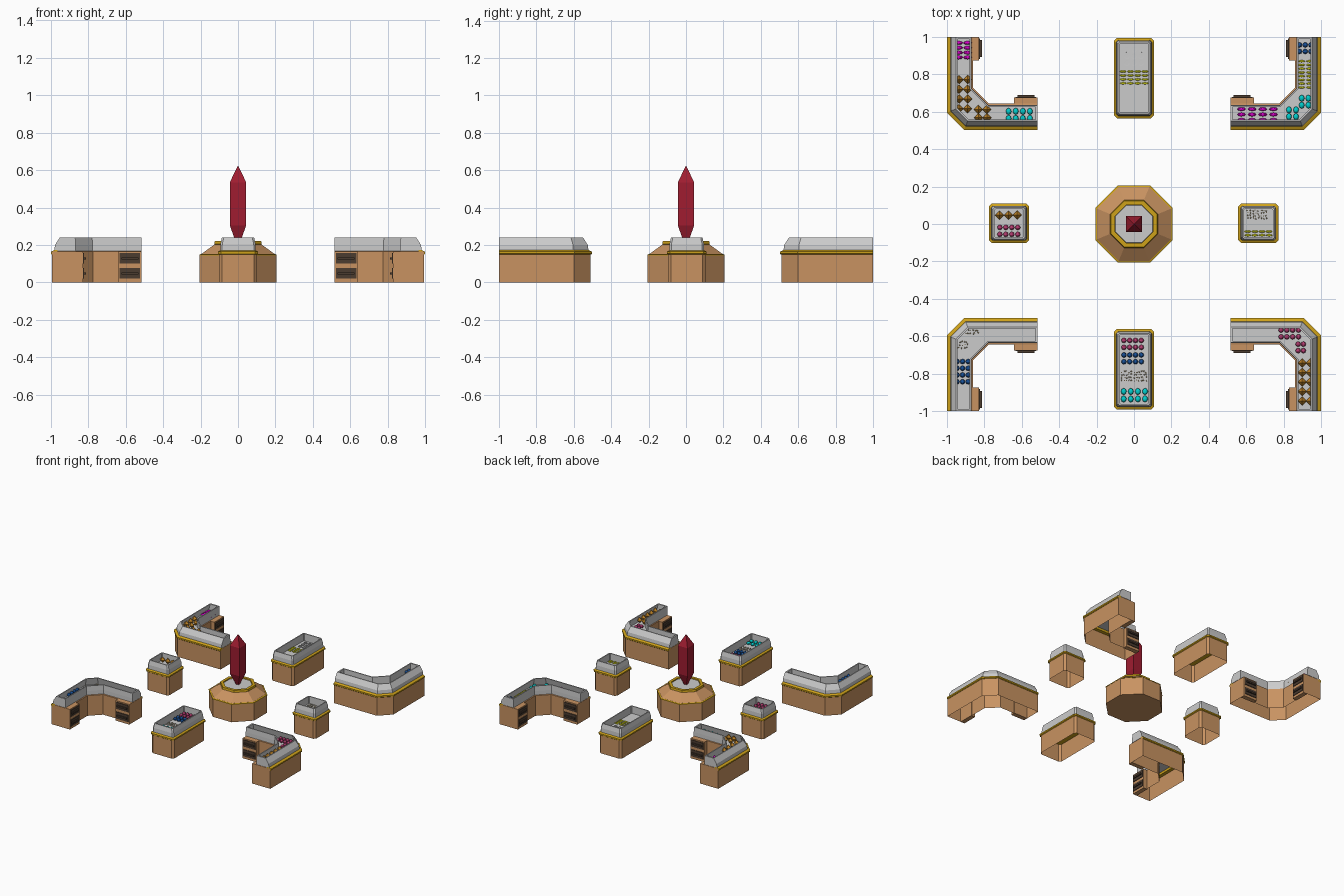
import bpy, bmesh, math, random
from mathutils import Matrix

if "Cube" in bpy.data.objects:
    bpy.data.objects.remove(bpy.data.objects["Cube"])

random.seed(3)


def material(name, rgb):
    m = bpy.data.materials.new(name)
    m.diffuse_color = (*rgb, 1)
    m.use_nodes = True
    m.node_tree.nodes["Principled BSDF"].inputs["Base Color"].default_value = m.diffuse_color
    return m


WOOD = material("wood", (0.58, 0.29, 0.12))
GOLD = material("gold", (0.62, 0.36, 0.01))
DARK = material("dark_wood", (0.07, 0.045, 0.03))
RED = material("red", (0.35, 0.012, 0.03))
COL = {"blue": material("blue", (0.01, 0.09, 0.35)),
       "cyan": material("cyan", (0.0, 0.62, 0.62)),
       "pink": material("pink", (0.5, 0.05, 0.18)),
       "magenta": material("magenta", (0.7, 0.0, 0.6)),
       "yellow": material("yellow", (0.85, 0.85, 0.01)),
       "amber": material("amber", (0.5, 0.22, 0.02)),
       "ring": None,
       "chain": material("chain", (0.5, 0.42, 0.25))}


def finish(name, bm, mat):
    bmesh.ops.recalc_face_normals(bm, faces=bm.faces)
    me = bpy.data.meshes.new(name)
    bm.to_mesh(me)
    bm.free()
    ob = bpy.data.objects.new(name, me)
    bpy.context.collection.objects.link(ob)
    if mat:
        me.materials.append(mat)
    return ob


def skin(bm, rings, bottom=True, top=True, cyclic=False):
    """Join equal-sized rings of points with quads, optionally capped."""
    vs = [[bm.verts.new(p) for p in r] for r in rings]
    pairs = list(zip(vs, vs[1:])) + ([(vs[-1], vs[0])] if cyclic else [])
    n = len(vs[0])
    for a, b in pairs:
        for i in range(n):
            j = (i + 1) % n
            bm.faces.new((a[i], a[j], b[j], b[i]))
    if bottom and not cyclic:
        bm.faces.new(vs[0][::-1])
    if top and not cyclic:
        bm.faces.new(vs[-1])


def loft(name, rings, mat=None, **kw):
    bm = bmesh.new()
    skin(bm, rings, **kw)
    return finish(name, bm, mat)


def octo(cx, cy, hx, hy, ch, z):
    """Rectangle with chamfered corners."""
    q = [(hx, ch - hy), (hx, hy - ch), (hx - ch, hy), (ch - hx, hy),
         (-hx, hy - ch), (-hx, ch - hy), (ch - hx, -hy), (hx - ch, -hy)]
    return [(cx + x, cy + y, z) for x, y in q]


# Straight display cases
def case(name, cx, cy, hx, hy):
    def r(d, z, ch=0.016):
        return octo(cx, cy, hx - d, hy - d, ch, z)
    loft(name + "_body", [r(0.007, 0), r(0.007, 0.155)], WOOD, bottom=False, top=False)
    loft(name + "_trim", [r(0.007, 0.148), r(0, 0.153), r(0, 0.164), r(0.014, 0.172)], GOLD)
    loft(name + "_glass", [r(0.013, 0.168, 0.01), r(0.014, 0.205, 0.01), r(0.022, 0.24, 0.01),
                           r(0.03, 0.24, 0.006), r(0.03, 0.18, 0.006)])


case("back_case", 0, 0.78, 0.108, 0.215)
case("front_case", 0, -0.777, 0.108, 0.215)
case("left_case", -0.668, 0.004, 0.108, 0.106)
case("right_case", 0.665, 0.004, 0.108, 0.106)

# Corner counters: u runs inward along x, v outward along y, from the outer corner
LU, LV, W, CH, S = 0.485, 0.497, 0.14, 0.092, 0.365


def counter(name, sx, sy):
    def P(u, v, z):
        return (sx * (1 - u), sy * (0.503 + v), z)

    def ell(o, i, e, z):
        k, a = CH + o * 0.414, W - i
        q = S - i * 1.414 - a
        pts = [(o, LV - e), (o, k), (k, o), (LU - e, o),
               (LU - e, a), (q, a), (a, q), (a, LV - e)]
        return [P(u, v, z) for u, v in pts]

    def strip(o, z, inner=0.035):
        k, m = CH + o * 0.414, CH + inner * 0.414
        pts = [(o, LV), (o, k), (k, o), (LU, o),
               (LU, inner), (m, inner), (inner, m), (inner, LV)]
        return [P(u, v, z) for u, v in pts]

    loft(name + "_body", [ell(0.007, 0, 0, 0), ell(0.007, 0, 0, 0.165), ell(0.02, 0.012, 0.01, 0.168)],
         WOOD, bottom=False, top=False)
    loft(name + "_trim", [strip(0.006, 0.148), strip(0, 0.153), strip(0, 0.164), strip(0.016, 0.172)], GOLD)
    loft(name + "_glass", [ell(0.018, 0.008, 0, 0.167), ell(0.022, 0.008, 0, 0.2), ell(0.048, 0.01, 0, 0.24),
                           ell(0.056, 0.018, 0.012, 0.24), ell(0.04, 0.018, 0.012, 0.18)])

    # Drawer units on both arm ends; swap maps the box onto the other arm
    def boxes(part, spec, mat):
        bm = bmesh.new()
        for swap, end in ((False, LU), (True, LV)):
            for a0, a1, b0, b1, z0, z1 in spec:
                q = [(end - a0, b0), (end - a1, b0), (end - a1, b1), (end - a0, b1)]
                q = [(b, a) if swap else (a, b) for a, b in q]
                skin(bm, [[P(u, v, z) for u, v in q] for z in (z0, z1)])
        finish(name + part, bm, mat)

    boxes("_drawer_units", [(0, 0.125, W - 0.005, 0.172, 0, 0.165)], WOOD)
    boxes("_drawer_fronts", [(0.008, 0.117, 0.17, 0.177, z, z + 0.056) for z in (0.02, 0.1)], DARK)
    boxes("_handles", [(0.018, 0.107, 0.175, 0.187, z, z + 0.012) for z in (0.042, 0.122)], DARK)


counter("back_left_counter", -1, 1)
counter("back_right_counter", 1, 1)
counter("front_left_counter", -1, -1)
counter("front_right_counter", 1, -1)


# Centre pedestal
def ring8(h, z):
    return octo(0, 0, h, h, h * 0.5858, z)


loft("pedestal", [ring8(0.205, 0), ring8(0.205, 0.145), ring8(0.122, 0.205)], WOOD)
loft("pedestal_edge_trim", [ring8(0.2, 0.141), ring8(0.2065, 0.143), ring8(0.2065, 0.148), ring8(0.198, 0.151)], GOLD)
loft("pedestal_ring", [ring8(0.118, 0.2), ring8(0.127, 0.205), ring8(0.124, 0.221),
                       ring8(0.102, 0.221), ring8(0.1, 0.2)], GOLD, cyclic=True)
loft("pedestal_plate", [ring8(0.103, 0.2), ring8(0.1, 0.213)])

# Square crystal
loft("crystal", [[(x * h, y * h, z) for x, y in ((1, 1), (-1, 1), (-1, -1), (1, -1))]
                 for h, z in ((0.008, 0.205), (0.044, 0.305), (0.044, 0.535), (0.001, 0.622))], RED)

# Jewellery: kind -> (half sizes, sides, bands)
SHAPE = {"blue": ((0.014, 0.014, 0.014), 8, 6), "cyan": ((0.015, 0.018, 0.012), 8, 6),
         "pink": ((0.014, 0.014, 0.014), 8, 6), "magenta": ((0.023, 0.01, 0.01), 8, 6),
         "yellow": ((0.018, 0.006, 0.006), 8, 4), "amber": ((0.024, 0.024, 0.024), 4, 2),
         "chain": ((0.004, 0.004, 0.004), 6, 4)}


def gems(name, kind, *grids):
    """Each grid is x, y of the first gem, columns, rows, x step, y step."""
    bm = bmesh.new()
    for x0, y0, nx, ny, dx, dy in grids:
        for n in range(nx * ny):
            x, y = x0 + n % nx * dx, y0 - n // nx * dy
            if kind == "ring":
                skin(bm, [[((0.013 + 0.003 * math.cos(b)) * math.cos(a) + x,
                            (0.013 + 0.003 * math.cos(b)) * math.sin(a) + y,
                            0.184 + 0.003 * math.sin(b))
                           for b in (0.8, 2.4, 3.9, 5.5)]
                          for a in [i * math.tau / 12 for i in range(12)]], cyclic=True)
                continue
            s, u, v = SHAPE[kind]
            if kind == "chain":
                x, y = x + random.uniform(-0.004, 0.004), y + random.uniform(-0.004, 0.004)
            bmesh.ops.create_uvsphere(bm, u_segments=u, v_segments=v, radius=1,
                                      matrix=Matrix.Translation((x, y, 0.18 + s[2])) @ Matrix.Diagonal((*s, 1)))
    finish(name, bm, COL[kind])


gems("back_left_magenta_gems", "magenta", (-0.937, 0.968, 2, 4, 0.048, 0.026))
gems("back_left_amber_gems", "amber", (-0.935, 0.772, 2, 4, 0.046, 0.052), (-0.832, 0.612, 2, 2, 0.046, 0.044))
gems("back_left_cyan_gems", "cyan", (-0.67, 0.602, 4, 2, 0.038, 0.038))
gems("back_right_blue_gems", "blue", (0.884, 0.957, 3, 2, 0.031, 0.035))
gems("back_right_yellow_gems", "yellow", (0.896, 0.87, 2, 8, 0.042, 0.02))
gems("back_right_cyan_gems", "cyan", (0.896, 0.672, 2, 2, 0.036, 0.037), (0.828, 0.61, 2, 2, 0.038, 0.036))
gems("back_right_magenta_gems", "magenta", (0.574, 0.614, 4, 3, 0.057, 0.029))
gems("back_case_rings", "ring", (-0.038, 0.932, 3, 3, 0.038, 0.036))
gems("back_case_yellow_gems", "yellow", (-0.058, 0.815, 4, 4, 0.039, 0.021))
gems("left_case_amber_gems", "amber", (-0.718, 0.047, 3, 1, 0.047, 0.04))
gems("left_case_pink_gems", "pink", (-0.717, -0.018, 4, 2, 0.032, 0.037))
gems("right_case_chains", "chain", (0.608, 0.072, 8, 4, 0.014, 0.014))
gems("right_case_yellow_gems", "yellow", (0.608, -0.04, 4, 2, 0.038, 0.02))
gems("front_case_pink_gems", "pink", (-0.054, -0.622, 4, 2, 0.031, 0.037))
gems("front_case_blue_gems", "blue", (-0.054, -0.7, 4, 2, 0.031, 0.036))
gems("front_case_chains", "chain", (-0.065, -0.79, 11, 4, 0.013, 0.015))
gems("front_case_cyan_gems", "cyan", (-0.055, -0.895, 4, 2, 0.038, 0.04))
gems("front_left_chains", "chain", (-0.9, -0.552, 6, 3, 0.013, 0.016), (-0.945, -0.63, 5, 3, 0.013, 0.016))
gems("front_left_blue_gems", "blue", (-0.946, -0.735, 3, 4, 0.03, 0.036))
gems("front_right_pink_gems", "pink", (0.786, -0.567, 4, 2, 0.031, 0.036), (0.877, -0.642, 2, 2, 0.028, 0.035))
gems("front_right_amber_gems", "amber", (0.899, -0.742, 2, 5, 0.043, 0.051))
